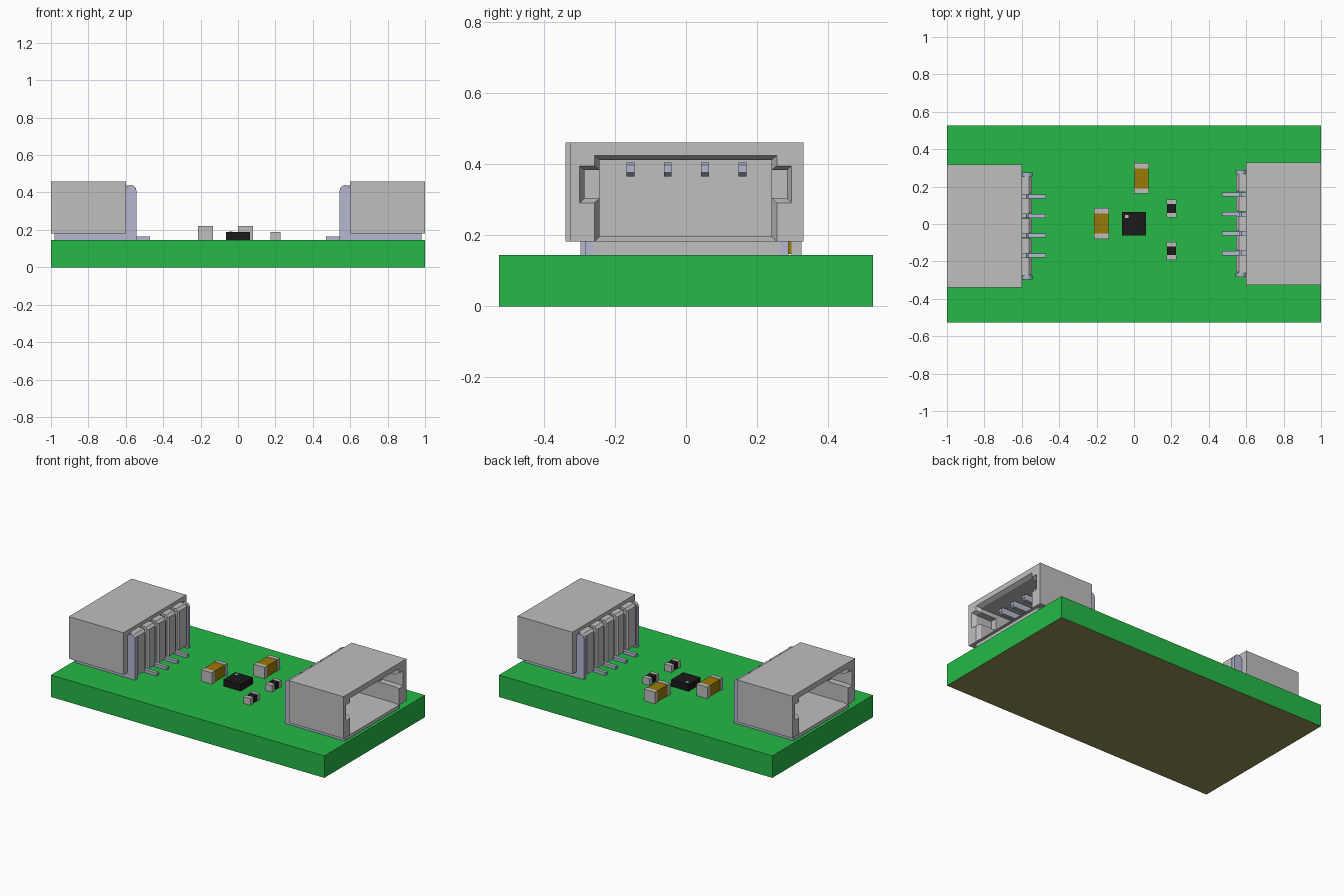
import bpy, bmesh, math
from mathutils import Matrix

if "Cube" in bpy.data.objects:
    bpy.data.objects.remove(bpy.data.objects["Cube"])


def material(name, rgb):
    m = bpy.data.materials.new(name)
    m.diffuse_color = (*rgb, 1)
    m.use_nodes = True
    m.node_tree.nodes["Principled BSDF"].inputs["Base Color"].default_value = m.diffuse_color
    return m


GREEN = material("board green", (0.018, 0.485, 0.062))
OLIVE = material("board underside olive", (0.3, 0.285, 0.1))
GREY = material("housing grey", (0.52, 0.52, 0.52))
METAL = material("pin metal", (0.46, 0.485, 0.63))
GOLD = material("ceramic gold", (0.33, 0.19, 0.002))
BLACK = material("chip black", (0.011, 0.011, 0.011))

TOP = 0.145  # board surface height


def finish(name, bm, mat):
    bmesh.ops.recalc_face_normals(bm, faces=bm.faces)
    me = bpy.data.meshes.new(name)
    bm.to_mesh(me)
    bm.free()
    me.materials.append(mat)
    ob = bpy.data.objects.new(name, me)
    bpy.context.collection.objects.link(ob)
    return ob


def loft(name, sections, mat):
    """Solid skinned through rings of points with equal counts."""
    bm = bmesh.new()
    rings = [[bm.verts.new(p) for p in s] for s in sections]
    for a, b in zip(rings, rings[1:]):
        for i in range(len(a)):
            j = (i + 1) % len(a)
            bm.faces.new((a[i], a[j], b[j], b[i]))
    bm.faces.new(rings[0])
    bm.faces.new(rings[-1])
    return finish(name, bm, mat)


def box(name, x, y, z, mat):
    return loft(name, [[(x[0], y[0], h), (x[1], y[0], h), (x[1], y[1], h), (x[0], y[1], h)]
                       for h in z], mat)


def plate(name, profile, y0, y1, mat):
    """Side profile in x/z extruded along y."""
    return loft(name, [[(x, y, z) for x, z in profile] for y in (y0, y1)], mat)


def opening(name, steps, mat):
    """Rectangular y/z sections (x, y0, y1, z0, z1) lofted along x."""
    return loft(name, [[(x, a, c), (x, b, c), (x, b, d), (x, a, d)]
                       for x, a, b, c, d in steps], mat)


def cut(target, cutter):
    mod = target.modifiers.new("cut", 'BOOLEAN')
    mod.operation = 'DIFFERENCE'
    mod.solver = 'EXACT'
    mod.object = cutter
    bpy.context.view_layer.objects.active = target
    bpy.ops.object.modifier_apply(modifier=mod.name)
    bpy.data.objects.remove(cutter)


def connector(side, turn, offset):
    parts = []
    # Housing with chamfered mouth and side key slots
    body = box(side + "_housing", (0.6, 1.0), (-0.328, 0.328), (0.182, 0.46), GREY)
    cut(body, opening("mouth", [(1.01, -0.265, 0.259, 0.177, 0.43),
                                (0.975, -0.245, 0.239, 0.196, 0.411),
                                (0.68, -0.245, 0.239, 0.196, 0.411)], GREY))
    cut(body, opening("key_slot", [(1.01, -0.306, 0.3, 0.286, 0.4),
                                   (0.975, -0.288, 0.282, 0.304, 0.383),
                                   (0.86, -0.288, 0.282, 0.304, 0.383)], GREY))
    parts.append(body)
    parts.append(box(side + "_base", (0.6, 0.98), (-0.264, 0.264), (TOP, 0.184), GREY))

    # Bent contact pins
    pitch = 0.105
    pin = [(0.90, 0.397), (0.885, 0.405), (0.575, 0.405), (0.565, 0.395), (0.565, 0.166),
           (0.47, 0.166), (0.47, 0.147), (0.585, 0.147), (0.585, 0.365), (0.885, 0.365),
           (0.90, 0.376)]
    for i in range(4):
        y = (i - 1.5) * pitch - 0.001
        parts.append(plate(f"{side}_pin_{i + 1}", pin, y - 0.011, y + 0.011, METAL))

    # Rear ribs between the pins, outer ones reaching the tabs
    for i in range(5):
        y = (i - 2) * pitch
        a = -0.264 if i == 0 else y - 0.041
        b = 0.264 if i == 4 else y + 0.041
        rib = [(0.605, a), (0.555, a), (0.546, a + 0.01), (0.546, b - 0.01), (0.555, b), (0.605, b)]
        cap = [(max(px, 0.562), py, 0.438) for px, py in rib]
        parts.append(loft(f"{side}_rib_{i + 1}",
                          [[(px, py, h) for px, py in rib] for h in (0.166, 0.424)] + [cap], GREY))

    # Solder tabs on both flanks, rounded at the top
    tab = [(0.98, TOP), (0.98, 0.182), (0.605, 0.182), (0.605, 0.425)]
    tab += [(0.572 + 0.028 * math.cos(t), 0.412 + 0.028 * math.sin(t))
            for t in (math.pi * k / 6 for k in range(1, 7))]
    tab += [(0.544, TOP)]
    for n, s in (("front", -1), ("back", 1)):
        parts.append(plate(f"{side}_{n}_tab", tab, s * 0.264, s * 0.286, METAL))

    place = Matrix.Translation((0, offset, 0)) @ Matrix.Rotation(turn, 4, 'Z')
    for p in parts:
        p.data.transform(place)


def surface_part(name, x, y, height, cap, mat):
    """Two-terminal part with grey ends along y."""
    top = TOP + height
    box(name + "_front_end", x, (y[0], y[0] + cap), (TOP, top), GREY)
    box(name + "_back_end", x, (y[1] - cap, y[1]), (TOP, top), GREY)
    box(name + "_body", (x[0] + 0.002, x[1] - 0.002), (y[0] + cap, y[1] - cap),
        (TOP + 0.002, top - 0.002), mat)


# Circuit board with a differently coloured underside
board = box("board", (-1, 1), (-0.526, 0.526), (0, TOP), GREEN)
board.data.materials.append(OLIVE)
for f in board.data.polygons:
    if f.normal.z < -0.5:
        f.material_index = 1

connector("right", 0, 0.002)
connector("left", math.pi, -0.011)

# Capacitors and resistors
surface_part("back_capacitor", (0.0, 0.08), (0.163, 0.325), 0.076, 0.028, GOLD)
surface_part("left_capacitor", (-0.215, -0.135), (-0.08, 0.085), 0.076, 0.028, GOLD)
surface_part("back_resistor", (0.174, 0.226), (0.035, 0.131), 0.044, 0.025, BLACK)
surface_part("front_resistor", (0.174, 0.226), (-0.192, -0.096), 0.044, 0.025, BLACK)

# Chip with corner marker
box("chip", (-0.064, 0.063), (-0.062, 0.065), (TOP, 0.189), BLACK)
box("chip_marker", (-0.048, -0.03), (0.031, 0.049), (0.187, 0.191), GREY)
